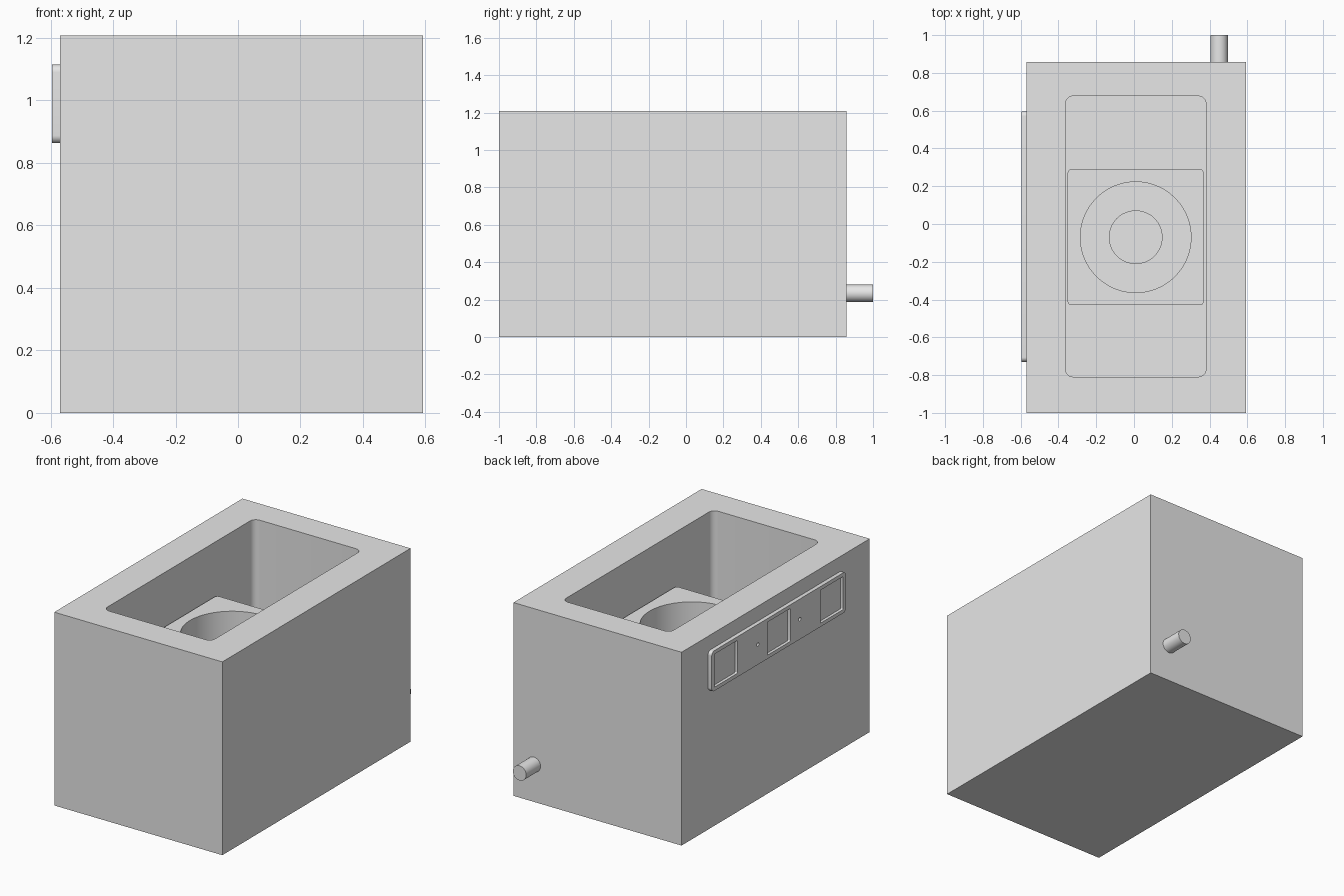
import bpy, bmesh, math
from mathutils import Matrix

if "Cube" in bpy.data.objects:
    bpy.data.objects.remove(bpy.data.objects["Cube"])

CX, CY, TOP = 0.011, -0.07, 1.208      # body centre and height

grey = bpy.data.materials.new("light_grey")
grey.diffuse_color = (0.8, 0.8, 0.8, 1)
grey.use_nodes = True
grey.node_tree.nodes["Principled BSDF"].inputs["Base Color"].default_value = grey.diffuse_color


def finish(bm, name):
    bmesh.ops.recalc_face_normals(bm, faces=bm.faces)
    me = bpy.data.meshes.new(name)
    bm.to_mesh(me)
    bm.free()
    me.materials.append(grey)
    ob = bpy.data.objects.new(name, me)
    bpy.context.collection.objects.link(ob)
    return ob


def box(name, x, y, z, axis=2, radius=0.0):
    """Box from (min, max) ranges, its edges along one axis rounded."""
    bm = bmesh.new()
    bmesh.ops.create_cube(bm, size=1)
    for v in bm.verts:
        for i, (lo, hi) in enumerate((x, y, z)):
            v.co[i] = lo if v.co[i] < 0 else hi
    if radius:
        edges = [e for e in bm.edges
                 if abs((e.verts[0].co - e.verts[1].co).normalized()[axis]) > 0.9]
        bmesh.ops.bevel(bm, geom=edges, offset=radius, offset_type='OFFSET',
                        segments=8, profile=0.5, affect='EDGES')
    return finish(bm, name)


def cylinder(name, centre, r, depth, axis='Z', n=96):
    bm = bmesh.new()
    turn = {'X': Matrix.Rotation(math.pi / 2, 4, 'Y'),
            'Y': Matrix.Rotation(math.pi / 2, 4, 'X'), 'Z': Matrix()}[axis]
    bmesh.ops.create_cone(bm, cap_ends=True, segments=n, radius1=r, radius2=r,
                          depth=depth, matrix=Matrix.Translation(centre) @ turn)
    return finish(bm, name)


def cut(ob, cutters):
    bpy.context.view_layer.objects.active = ob
    for c in cutters:
        c.hide_render = True
        m = ob.modifiers.new("cut", 'BOOLEAN')
        m.operation, m.solver, m.object = 'DIFFERENCE', 'EXACT', c
        bpy.ops.object.modifier_apply(modifier=m.name)
        bpy.data.objects.remove(c)


def around(c, half):
    return (c - half, c + half)


# Outer body with a deep rounded basin
FLOOR = 0.2
body = box("body", around(CX, 0.581), (-1, 0.858), (0, TOP))
cut(body, [box("basin_cutter", around(0.009, 0.372), around(-0.066, 0.743),
               (FLOOR, TOP + 0.2), radius=0.04)])

# Inner tub block with a round drum well
TUB_TOP, WELL = 0.877, 0.3
tub = box("inner_tub", around(0.009, 0.36), around(CY, 0.36), (FLOOR, TUB_TOP), radius=0.02)
cut(tub, [cylinder("well_cutter", (0.009, CY, (WELL + 1.2) / 2), 0.293, 1.2 - WELL)])

# Disc in the bottom of the well
disc = cylinder("agitator_disc", (0.009, CY, WELL + 0.025), 0.142, 0.05)

# Drain pipe at the back
pipe = cylinder("drain_pipe", (0.451, 0.925, 0.234), 0.046, 0.15, 'Y', 48)

# Control panel on the left side: three windows and two small holes
PZ = 0.989
panel = box("control_panel", (-0.595, -0.57), around(-0.067, 0.663), around(PZ, 0.126),
            axis=0, radius=0.025)
cutters = [box("window_cutter", (-0.7, -0.577), around(-0.067 + dy, 0.113), around(PZ, 0.103),
               axis=0, radius=0.006) for dy in (-0.522, 0, 0.522)]
cutters += [cylinder("hole_cutter", (-0.627, -0.067 + dy, PZ), 0.011, 0.1, 'X', 24)
            for dy in (-0.207, 0.207)]
cut(panel, cutters)

# Smooth the round walls, keep the corners crisp
for ob in (body, tub, disc, pipe, panel):
    bpy.ops.object.select_all(action='DESELECT')
    ob.select_set(True)
    bpy.context.view_layer.objects.active = ob
    bpy.ops.object.shade_smooth_by_angle(angle=math.radians(30))
